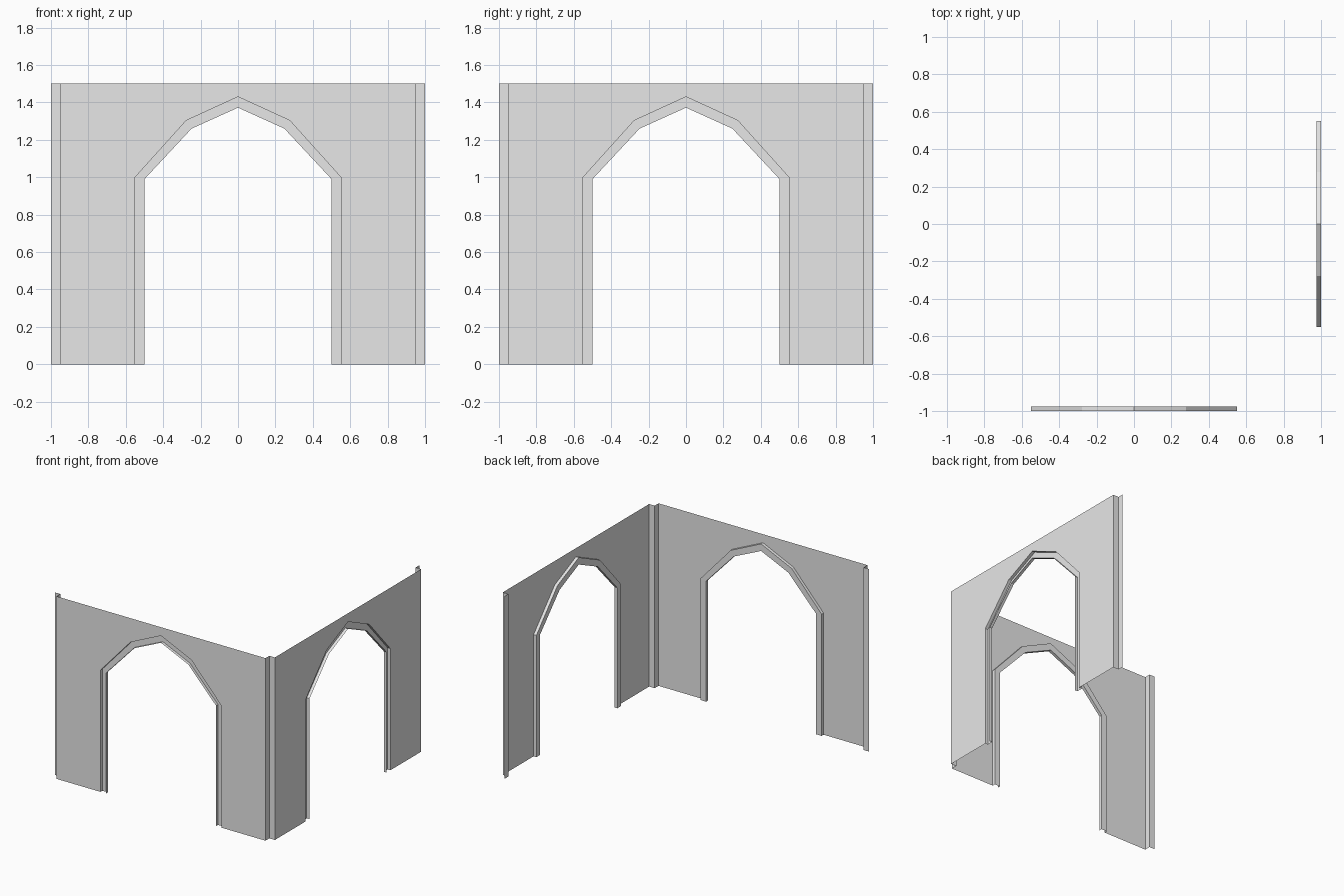
import bpy
from math import pi
from mathutils import Matrix

cube = bpy.data.objects.get("Cube")
if cube:
    bpy.data.objects.remove(cube, do_unlink=True)

GREY = (0.8, 0.8, 0.8, 1)
grey = bpy.data.materials.new("light_grey")
grey.use_nodes = True
grey.diffuse_color = GREY
grey.node_tree.nodes["Principled BSDF"].inputs["Base Color"].default_value = GREY

FACE = -1.0       # plane of the wall sheet
GROOVE = -0.975   # plane of the recessed arch band
FLANGE = -0.95    # plane of the side flanges
EDGE = 0.95       # half width of the flat panel
HEIGHT = 1.5


def mirrored(half):
    """Complete a left-to-centre outline with its mirror image."""
    return half + [(-x, z) for x, z in reversed(half[:-1])]


def make_object(name, verts, faces, turn):
    mesh = bpy.data.meshes.new(name)
    mesh.from_pydata(verts, [], faces)
    mesh.materials.append(grey)
    mesh.transform(Matrix.Rotation(turn, 4, "Z"))
    obj = bpy.data.objects.new(name, mesh)
    bpy.context.collection.objects.link(obj)
    return obj


def loft(name, rows, turn):
    """Skin neighbouring rows of points with quads."""
    n = len(rows[0])
    verts = [p for row in rows for p in row]
    faces = [(r * n + i, (r + 1) * n + i, (r + 1) * n + i + 1, r * n + i + 1)
             for r in range(len(rows) - 1) for i in range(n - 1)]
    return make_object(name, verts, faces, turn)


# Faceted arch outlines, as (x, z)
outer = mirrored([(-0.55, 0), (-0.55, 1.0), (-0.277, 1.303), (0, 1.43)])
inner = mirrored([(-0.5, 0), (-0.5, 0.99), (-0.248, 1.26), (0, 1.372)])


def at_depth(outline, y):
    return [(x, y, z) for x, z in outline]


def build_wall(side, turn):
    # Flat sheet with the arched opening
    outline = [(-EDGE, 0)] + outer + [(EDGE, 0), (EDGE, HEIGHT), (-EDGE, HEIGHT)]
    make_object(side + "_wall_panel", at_depth(outline, FACE),
                [tuple(range(len(outline)))], turn)

    # Grooved band around the opening
    loft(side + "_arch_moulding",
         [at_depth(outer, FACE), at_depth(outer, GROOVE),
          at_depth(inner, GROOVE), at_depth(inner, FACE)], turn)

    # Stepped flanges on the two upright edges
    steps = [(-1, FLANGE), (-EDGE, FLANGE), (-EDGE, FACE)]
    opposite = [(-x, y) for x, y in reversed(steps)]
    for end, profile in (("start", steps), ("end", opposite)):
        loft(f"{side}_{end}_flange",
             [[(x, y, z) for x, y in profile] for z in (HEIGHT, 0)], turn)


build_wall("front", 0)
build_wall("left", pi / 2)
